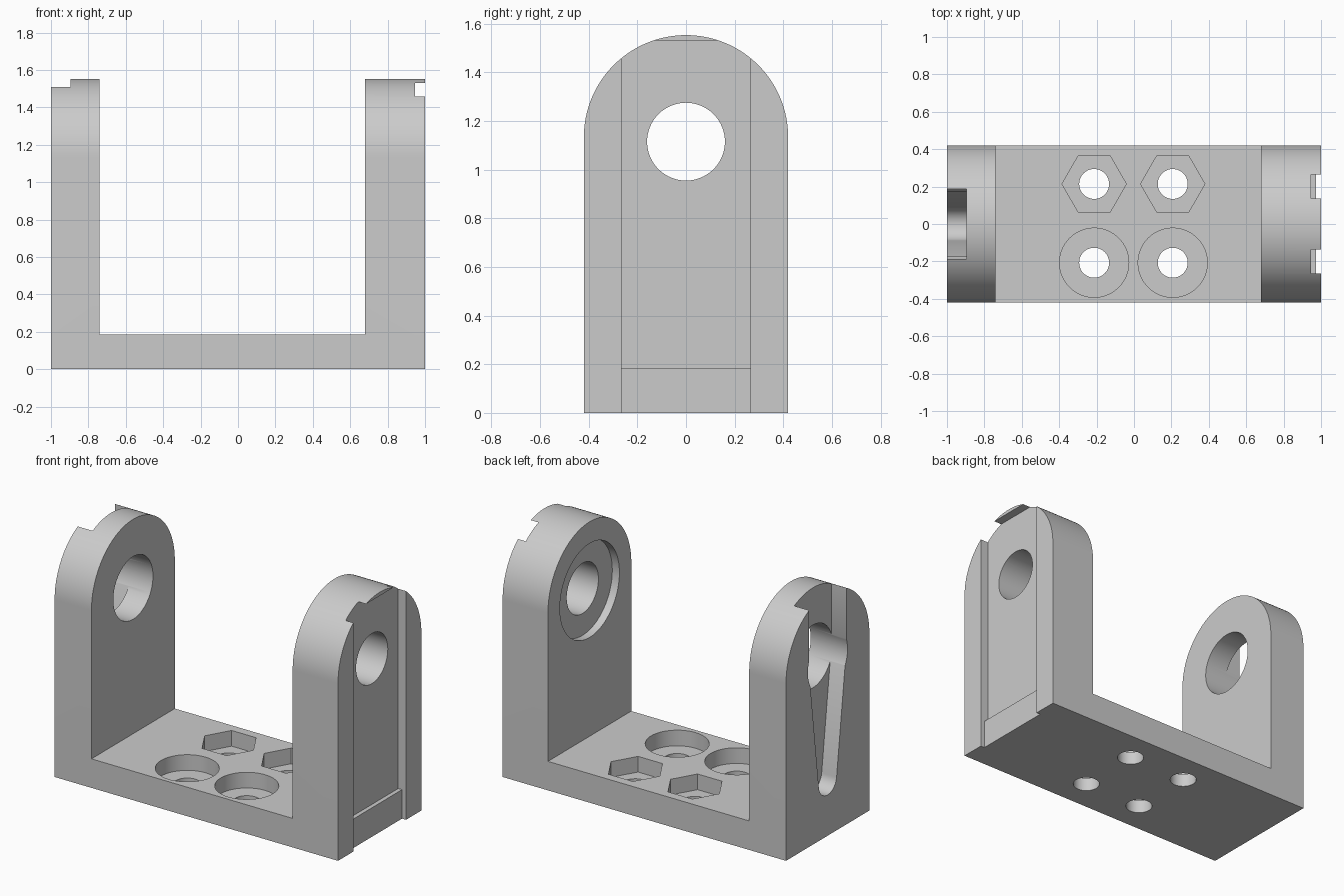
import bpy, bmesh
from math import sin, cos, pi, radians
from mathutils import Vector

cube = bpy.data.objects.get("Cube")
if cube:
    bpy.data.objects.remove(cube, do_unlink=True)

WIDTH, ARCH_Z, HOLE_Z, FLOOR = 0.42, 1.133, 1.115, 0.185


def arc(cx, cy, r, start, end, n):
    """Points along an arc, angles in degrees, both ends included."""
    angles = [radians(start + (end - start) * i / n) for i in range(n + 1)]
    return [(cx + r * cos(a), cy + r * sin(a)) for a in angles]


def ring(cx, cy, r, n):
    return arc(cx, cy, r, 0, 360, n)[:-1]


def prism(name, outline, axis, low, high):
    """Extrude an outline along x (outline is y, z) or z (outline is x, y)."""
    bm = bmesh.new()
    place = (lambda p: (low, *p)) if axis == "x" else (lambda p: (*p, low))
    face = bm.faces.new([bm.verts.new(place(p)) for p in outline])
    out = bmesh.ops.extrude_face_region(bm, geom=[face])
    step = Vector((1, 0, 0) if axis == "x" else (0, 0, 1)) * (high - low)
    bmesh.ops.translate(bm, verts=[v for v in out["geom"] if isinstance(v, bmesh.types.BMVert)], vec=step)
    bmesh.ops.recalc_face_normals(bm, faces=bm.faces)
    mesh = bpy.data.meshes.new(name)
    bm.to_mesh(mesh)
    bm.free()
    obj = bpy.data.objects.new(name, mesh)
    bpy.context.collection.objects.link(obj)
    return obj


def rect(u, z0, z1):
    return [(-u, z0), (u, z0), (u, z1), (-u, z1)]


# Arched block that becomes the bracket
bracket = prism("bracket", [(-WIDTH, 0), (WIDTH, 0)] + arc(0, ARCH_Z, WIDTH, 0, 180, 64), "x", -1, 1)

cutters = [
    # Open space between the two uprights
    prism("gap_cutter", rect(0.6, FLOOR, 2), "x", -0.74, 0.68),
    # Right upright: bearing hole, inner counterbore, stepped outer channel
    prism("right_hole_cutter", ring(0, HOLE_Z, 0.16, 64), "x", 0.5, 1.2),
    prism("right_counterbore_cutter", ring(0, HOLE_Z, 0.3, 64), "x", 0.5, 0.73),
    prism("channel_cutter", rect(0.265, FLOOR, 1.53), "x", 0.945, 1.2),
    prism("channel_foot_cutter", rect(0.265, -0.2, 0.3), "x", 0.972, 1.2),
    # Left upright: hole and tapered slot open at the top
    prism("left_hole_cutter", ring(0, HOLE_Z, 0.2, 64), "x", -1.2, -0.5),
    prism("slot_cutter", [(0.187, 2), (-0.187, 2), (-0.187, HOLE_Z)]
          + arc(0, 0.35, 0.09, 187, 353, 24) + [(0.187, HOLE_Z)], "x", -1.2, -0.895),
]

# Base: bolt holes with round pockets in front and hexagonal pockets behind
for x in (-0.213, 0.207):
    for y, radius, sides in ((-0.207, 0.185, 64), (0.214, 0.172, 6)):
        cutters.append(prism("bolt_cutter", ring(x, y, 0.08, 48), "z", -0.2, 0.4))
        cutters.append(prism("pocket_cutter", ring(x, y, radius, sides), "z", FLOOR - 0.1, 0.4))

# Cut everything, then discard the cutters
bpy.ops.object.select_all(action="DESELECT")
bpy.context.view_layer.objects.active = bracket
bracket.select_set(True)
for cutter in cutters:
    cutter.hide_render = True
    mod = bracket.modifiers.new("cut", "BOOLEAN")
    mod.operation, mod.solver, mod.object = "DIFFERENCE", "EXACT", cutter
    bpy.ops.object.modifier_apply(modifier=mod.name)
    bpy.data.objects.remove(cutter, do_unlink=True)

# Plain grey finish
grey = bpy.data.materials.new("grey")
grey.use_nodes = True
grey.diffuse_color = (0.6, 0.6, 0.6, 1)
grey.node_tree.nodes["Principled BSDF"].inputs["Base Color"].default_value = (0.6, 0.6, 0.6, 1)
bracket.data.materials.clear()
bracket.data.materials.append(grey)
bpy.ops.object.shade_smooth_by_angle(angle=radians(30))
